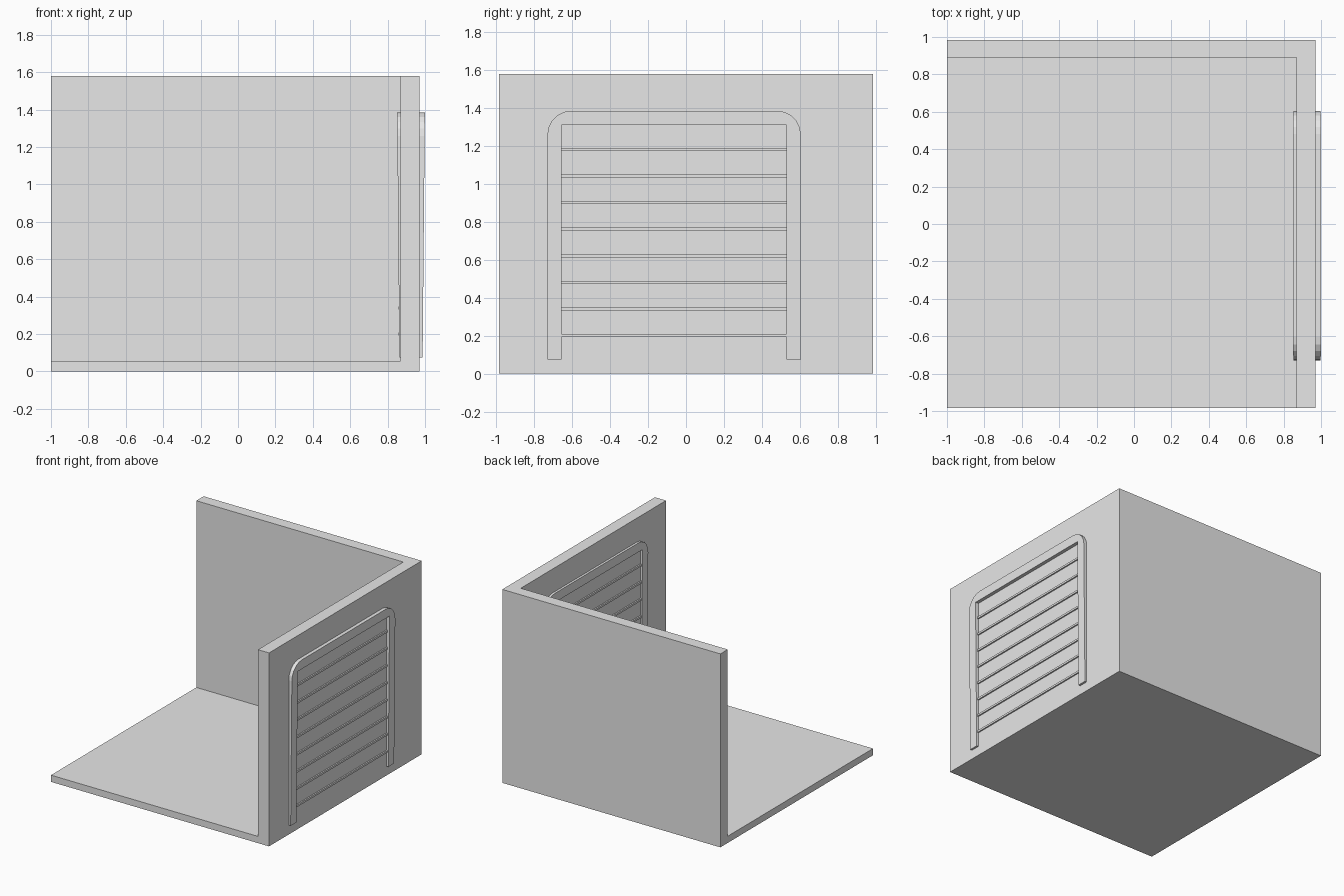
import bpy
import bmesh
from math import sin, cos, pi
from mathutils import Vector

default = bpy.data.objects.get("Cube")
if default:
    bpy.data.objects.remove(default, do_unlink=True)

GREY = (0.8, 0.8, 0.8, 1)
grey = bpy.data.materials.new("plain_grey")
grey.use_nodes = True
grey.diffuse_color = GREY
grey.node_tree.nodes["Principled BSDF"].inputs["Base Color"].default_value = GREY


def finish(name, bm):
    bmesh.ops.recalc_face_normals(bm, faces=bm.faces)
    mesh = bpy.data.meshes.new(name)
    bm.to_mesh(mesh)
    bm.free()
    mesh.materials.append(grey)
    obj = bpy.data.objects.new(name, mesh)
    bpy.context.collection.objects.link(obj)
    return obj


def box(name, low, high):
    low, high = Vector(low), Vector(high)
    bm = bmesh.new()
    bmesh.ops.create_cube(bm, size=1)
    for v in bm.verts:
        v.co = (low + high) / 2 + v.co * (high - low)
    return finish(name, bm)


# Room corner: one block with the open space cut away, leaving floor and two walls
room = box("floor_and_walls", (-1, -0.985, 0), (0.97, 0.985, 1.58))
cutter = box("room_cutter", (-1.5, -1.5, 0.055), (0.87, 0.89, 2))
cutter.hide_render = True
cut = room.modifiers.new("open_space", "BOOLEAN")
cut.operation = "DIFFERENCE"
cut.solver = "EXACT"
cut.object = cutter
bpy.context.view_layer.objects.active = room
bpy.ops.object.modifier_apply(modifier=cut.name)
bpy.data.objects.remove(cutter, do_unlink=True)

# Door frame: rounded arch running through the wall, slightly thicker at the top
MID, WIDTH, INNER = -0.0625, 0.6675, 0.5925
BOTTOM, TOP, LINTEL, RADIUS = 0.075, 1.385, 1.31, 0.125


def arch_half():
    points = [(INNER, LINTEL), (INNER, BOTTOM), (WIDTH, BOTTOM)]
    for i in range(6):
        a = i / 5 * pi / 2
        points.append((WIDTH - RADIUS + RADIUS * cos(a), TOP - RADIUS + RADIUS * sin(a)))
    return points


half = arch_half()
outline = half + [(-y, z) for y, z in reversed(half)]
bm = bmesh.new()
rings = []
for side in (-1, 1):
    ring = []
    for y, z in outline:
        depth = 0.062 + 0.012 * (z - BOTTOM) / (TOP - BOTTOM)
        ring.append(bm.verts.new((0.925 + side * depth, MID + y, z)))
    bm.faces.new(ring)
    rings.append(ring)
for i in range(len(outline)):
    j = (i + 1) % len(outline)
    bm.faces.new((rings[0][i], rings[0][j], rings[1][j], rings[1][i]))
finish("door_frame", bm)

# Thin horizontal ribs of the door, showing on both sides of the wall
for i in range(8):
    z = 0.2 + i * 0.1403
    box(f"door_rib_{i + 1}", (0.859, MID - INNER - 0.01, z - 0.008),
        (0.981, MID + INNER + 0.01, z + 0.008))
